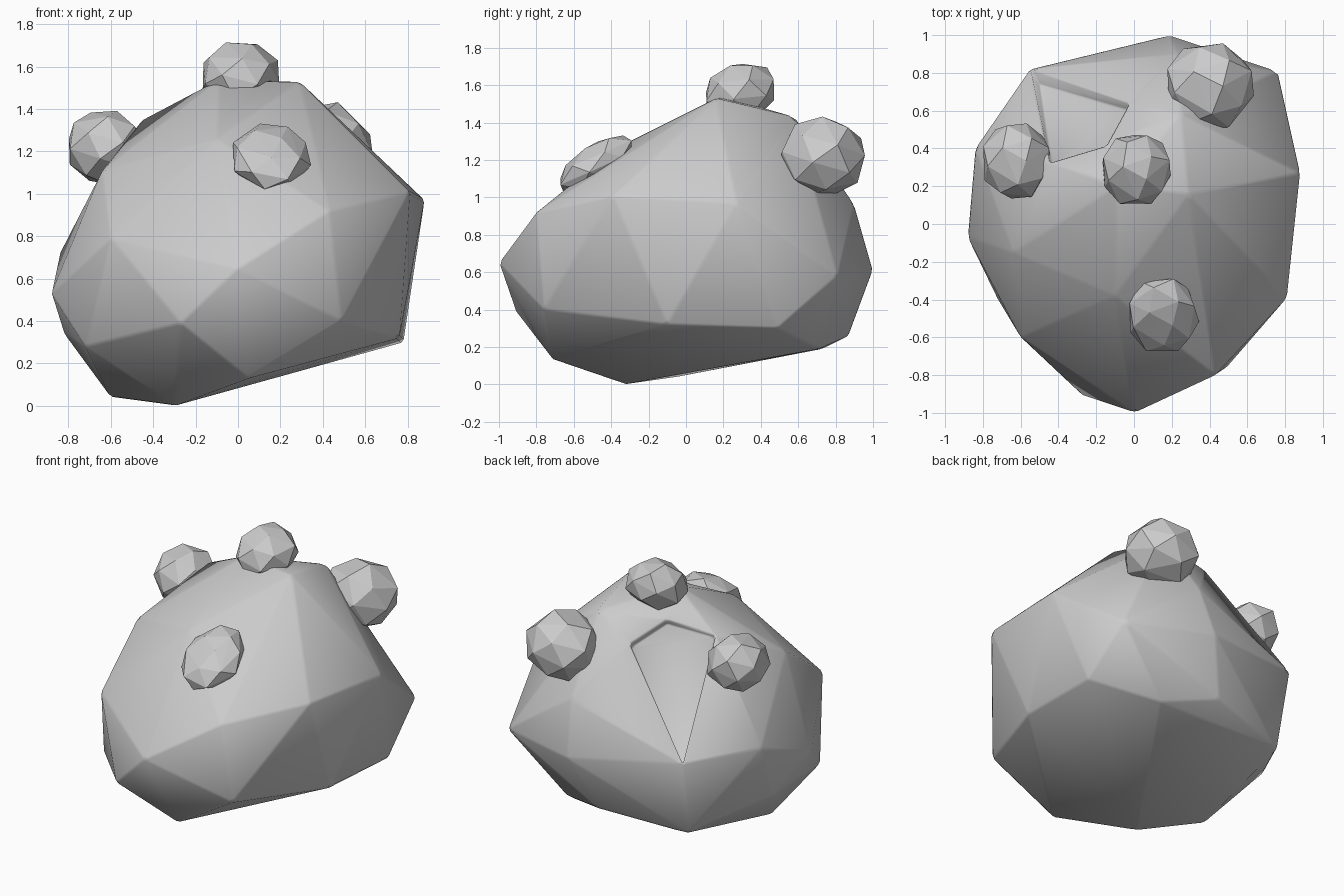
import bpy, bmesh, math, random
from mathutils import Vector, Euler

if "Cube" in bpy.data.objects:
    bpy.data.objects.remove(bpy.data.objects["Cube"])

random.seed(4)


def hull(points):
    bm = bmesh.new()
    for p in points:
        bm.verts.new(p)
    bmesh.ops.convex_hull(bm, input=bm.verts[:])
    junk = [v for v in bm.verts if not v.link_faces]
    bmesh.ops.delete(bm, geom=junk, context='VERTS')
    bmesh.ops.recalc_face_normals(bm, faces=bm.faces[:])
    return bm


def finish(bm, name):
    me = bpy.data.meshes.new(name)
    bm.to_mesh(me)
    bm.free()
    ob = bpy.data.objects.new(name, me)
    bpy.context.collection.objects.link(ob)
    return ob


# Boulder: hull around its main corners
T, X, Y, Z = (-.55, .82, .70), (-.03, .64, 1.30), (-.45, .33, 1.35), (-.15, .42, 1.41)
corners = [
    (0, -1, .65), (.43, -.8, .92), (-.6, -.6, .79), (.49, -.76, .4),      # front
    (-.27, -.91, .39), (.05, -.71, .13), (-.72, -.4, .28), (-.1, -.38, 1.26),
    (.81, -.39, 1.01), (.88, .27, .97), (.76, -.1, .32), (.78, .49, .30),  # right
    (.76, .81, .58), (.19, 1, .61), (.23, .9, .96), (.25, .58, 1.43),      # back
    (.385, .71, .19), (.05, .87, .26), (-.525, .73, .19),
    (.29, .16, 1.53), (-.09, .2, 1.54), (-.64, -.15, 1.11),                # top
    (-.88, -.07, .53), (-.84, .4, .72), (-.82, .25, .34),                  # left
    (-.3, -.33, 0), (-.6, -.05, .04), T, X, Y, Z]
bm = hull(corners)

# Chipped hollow on the back left: sink its two facets unevenly
depths = ((T, .13), (X, .07), (Y, .03), (Z, .07))


def is_chip(v):
    return any((v.co - Vector(c)).length < 1e-4 for c, d in depths)


chip = [f for f in bm.faces if all(is_chip(v) for v in f.verts)]
n = sum((f.normal for f in chip), Vector()).normalized()
res = bmesh.ops.extrude_face_region(bm, geom=chip)
floor = [v for v in res['geom'] if isinstance(v, bmesh.types.BMVert)]
bmesh.ops.delete(bm, geom=[f for f in chip if f.is_valid], context='FACES_ONLY')
for v in floor:
    v.co -= n * min(depths, key=lambda t: (Vector(t[0]) - v.co).length)[1]
for f in bm.faces:
    f.smooth = True
boulder = finish(bm, "boulder")

# Narrow bevels keep the facets readable under smooth shading
bev = boulder.modifiers.new("worn_edges", 'BEVEL')
bev.width = .012
bev.segments = 1
bev.limit_method = 'ANGLE'
bev.angle_limit = math.radians(4)


# Pebbles: faceted, slightly irregular, tilted to the slope
def pebble(name, centre, radii, tilt=0, count=24):
    rot = Euler((math.radians(tilt), 0, 0)).to_matrix()
    pts = []
    for i in range(count):
        z = 1 - 2 * (i + .5) / count
        a = i * math.pi * (3 - math.sqrt(5))
        r = math.sqrt(1 - z * z)
        k = random.uniform(.99, 1.06)
        p = Vector((r * math.cos(a) * radii[0], r * math.sin(a) * radii[1], z * radii[2])) * k
        pts.append(rot @ p + Vector(centre))
    finish(hull(pts), name)


pebble("pebble_top", (.01, .29, 1.56), (.19, .2, .16), 20)
pebble("pebble_back", (.40, .73, 1.215), (.235, .235, .215))
pebble("pebble_left", (-.625, .335, 1.22), (.19, .205, .18))
pebble("pebble_front", (.15, -.48, 1.175), (.19, .23, .11), 33)
